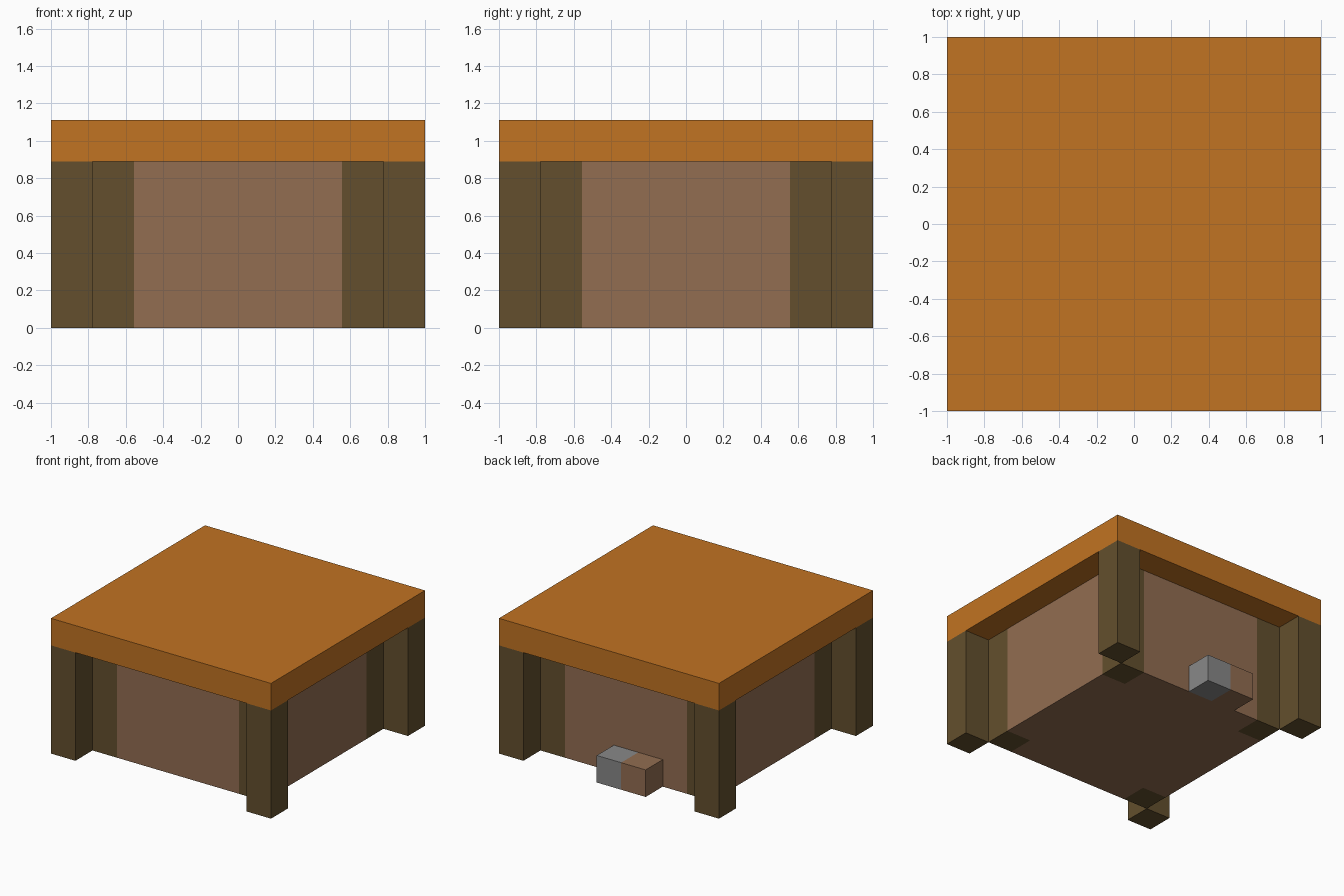
import bpy
import bmesh
from mathutils import Vector

U = 2 / 9  # the block size that every part is a multiple of

cube = bpy.data.objects.get("Cube")
if cube:
    bpy.data.objects.remove(cube, do_unlink=True)


def linear(c):
    c /= 255
    return c / 12.92 if c <= 0.04045 else ((c + 0.055) / 1.055) ** 2.4


def material(name, r, g, b):
    colour = (linear(r), linear(g), linear(b), 1)
    mat = bpy.data.materials.new(name)
    mat.use_nodes = True
    mat.diffuse_color = colour
    bsdf = mat.node_tree.nodes["Principled BSDF"]
    bsdf.inputs["Base Color"].default_value = colour
    bsdf.inputs["Roughness"].default_value = 0.9
    return mat


orange = material("orange", 193, 115, 34)
clay = material("clay brown", 146, 109, 81)
wood = material("dark wood", 99, 79, 45)
grey = material("grey", 136, 136, 136)


def block(name, low, high, mats, cuts=(), rule=None):
    """Box between two corners in block units, cut by planes and coloured by a rule."""
    low, high = Vector(low) * U, Vector(high) * U
    bm = bmesh.new()
    bmesh.ops.create_cube(bm, size=1)
    for v in bm.verts:
        v.co = (low + high) / 2 + v.co * (high - low)
    for axis, position in cuts:
        normal = Vector((axis == "x", axis == "y", axis == "z"))
        bmesh.ops.bisect_plane(bm, geom=bm.verts[:] + bm.edges[:] + bm.faces[:],
                               plane_co=normal * position * U, plane_no=normal)
    if rule:
        for f in bm.faces:
            f.material_index = rule(f.calc_center_median() / U)
    mesh = bpy.data.meshes.new(name)
    bm.to_mesh(mesh)
    bm.free()
    for mat in mats:
        mesh.materials.append(mat)
    obj = bpy.data.objects.new(name, mesh)
    bpy.context.collection.objects.link(obj)
    return obj


# Flat roof slab
block("roof", (-4.5, -4.5, 4), (4.5, 4.5, 5), [orange])

# Walled body with dark timber corners
block("body", (-3.5, -3.5, 0), (3.5, 3.5, 4), [clay, wood],
      cuts=[(axis, side * 2.5) for axis in "xy" for side in (-1, 1)],
      rule=lambda c: int(abs(c.x) > 2.5 and abs(c.y) > 2.5))

# Corner posts
for x, side in ((-4, "right"), (4, "left")):
    for y, end in ((-4, "front"), (4, "back")):
        block(f"{end}_{side}_post", (x - 0.5, y - 0.5, 0), (x + 0.5, y + 0.5, 4), [wood])

# Low step at the back, half clay and half grey
block("back_step", (-1.5, 3.5, 0), (0.5, 4.5, 1), [clay, grey],
      cuts=[("x", -0.5)], rule=lambda c: int(c.x > -0.5))
